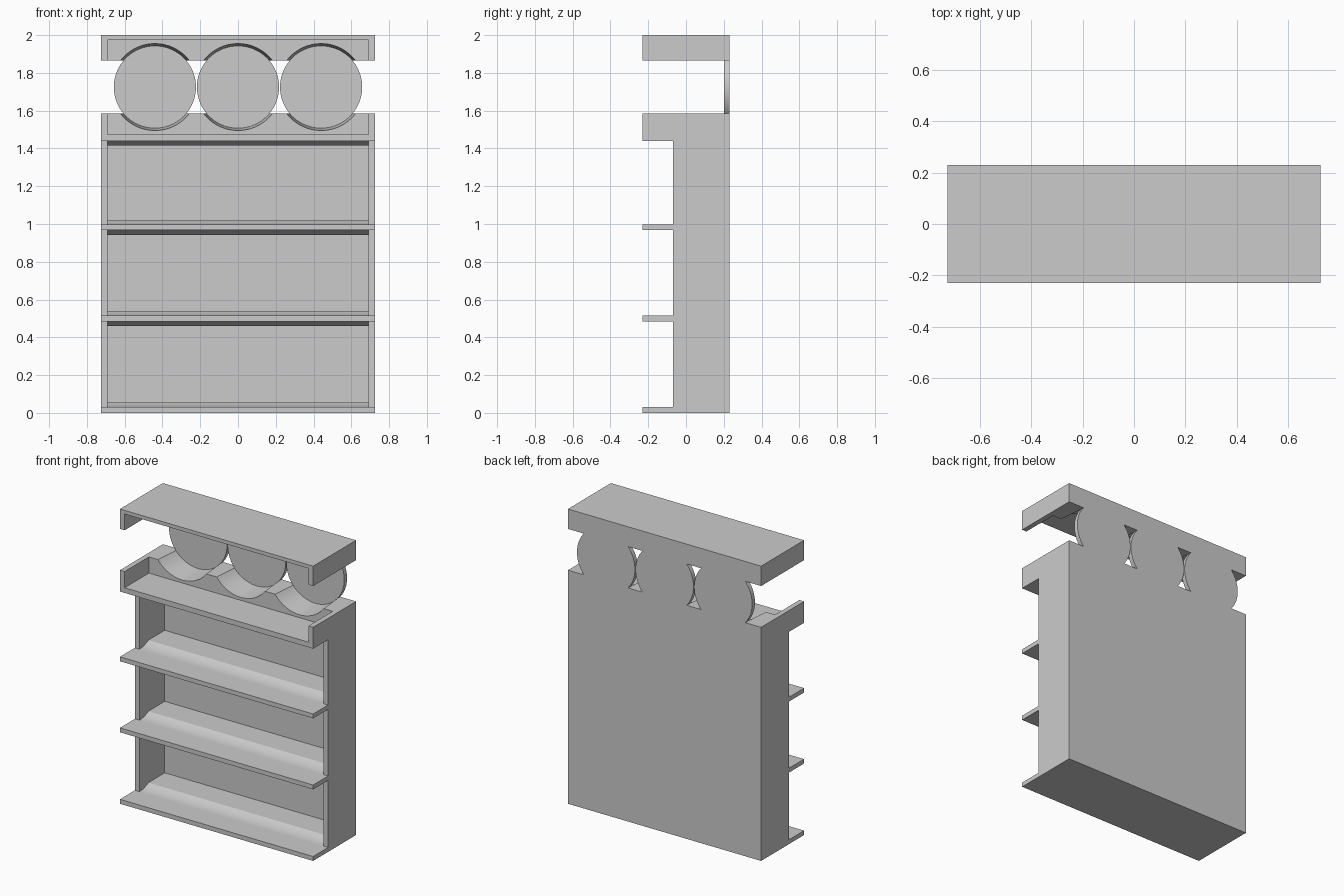
import bpy, bmesh, math

old = bpy.data.objects.get("Cube")
if old:
    bpy.data.objects.remove(old, do_unlink=True)

grey = bpy.data.materials.new("light_grey")
grey.use_nodes = True
grey.diffuse_color = (0.6, 0.6, 0.6, 1)
grey.node_tree.nodes["Principled BSDF"].inputs["Base Color"].default_value = (0.6, 0.6, 0.6, 1)

# Main dimensions
W, IN = 0.725, 0.69              # outer and inner half widths
FRONT, BACK, PANEL = -0.23, 0.23, 0.2
WALL, RIDGE = -0.07, 0.025       # wall front edge, start of the thick shelf
TRAY, SIDE_TOP = 1.44, 1.585
MID, GAP = 1.725, 0.14           # disc centre height, half the open gap
R_FRONT, R_BACK = 0.23, 0.2175   # cradle radii, tapering to the discs
CENTRES = (-0.44, 0, 0.44)


def loft(name, ring_a, ring_b):
    """Closed solid between two matching outlines."""
    bm = bmesh.new()
    a = [bm.verts.new(p) for p in ring_a]
    b = [bm.verts.new(p) for p in ring_b]
    bm.faces.new(a)
    bm.faces.new(b[::-1])
    for i in range(len(a)):
        j = (i + 1) % len(a)
        bm.faces.new((a[j], a[i], b[i], b[j]))
    bmesh.ops.recalc_face_normals(bm, faces=bm.faces)
    mesh = bpy.data.meshes.new(name)
    bm.to_mesh(mesh)
    bm.free()
    mesh.materials.append(grey)
    ob = bpy.data.objects.new(name, mesh)
    bpy.context.collection.objects.link(ob)
    bpy.ops.object.select_all(action='DESELECT')
    ob.select_set(True)
    bpy.context.view_layer.objects.active = ob
    bpy.ops.object.shade_smooth_by_angle(angle=math.radians(25))
    return ob


def along_x(name, profile, x0, x1):
    return loft(name, [(x0, y, z) for y, z in profile], [(x1, y, z) for y, z in profile])


def box(name, x0, x1, y0, y1, z0, z1):
    return along_x(name, [(y0, z0), (y1, z0), (y1, z1), (y0, z1)], x0, x1)


def ramp(z, direction, steps=8):
    """Concave rise from the thin lip to the thick inner shelf."""
    rise = 0.025 * direction
    return [(WALL + (RIDGE - WALL) * i / steps, z + rise * (i / steps) ** 2)
            for i in range(steps + 1)]


# Side walls, deeper at the tray
wall = [(WALL, 0), (BACK, 0), (BACK, SIDE_TOP), (FRONT, SIDE_TOP), (FRONT, TRAY), (WALL, TRAY)]
for side, s in (("left", 1), ("right", -1)):
    along_x(side + "_wall", wall, s * IN, s * W)
    box(side + "_top_wall", s * IN, s * W, FRONT, BACK, MID + GAP, 2)

# Back panels
box("back_panel", -IN, IN, PANEL, BACK, 0, SIDE_TOP)
box("top_back_panel", -IN, IN, PANEL, BACK, MID + GAP, 2)

# Shelves: thin lip in front, thickened inside the walls
for name, z0, z1 in (("bottom", 0, 0.03), ("lower", 0.485, 0.515), ("upper", 0.967, 0.997)):
    box(name + "_shelf_lip", -W, W, FRONT, WALL, z0, z1)
    under = [(WALL, z0)] if z0 == 0 else ramp(z0, -1)
    over = ramp(z1, 1)
    inner = under + [(PANEL, under[-1][1]), (PANEL, over[-1][1])] + over[::-1]
    along_x(name + "_shelf", inner, -IN, IN)

# Tray floor with a thickened underside, and the top slab
floor = [(FRONT, TRAY)] + ramp(TRAY, -1)
floor += [(PANEL, floor[-1][1]), (PANEL, 1.475), (FRONT, 1.475)]
along_x("tray_floor", floor, -IN, IN)
box("top_slab", -IN, IN, FRONT, PANEL, 1.975, 2)


def cradle_outline(r, y, s, steps=32):
    """Block outline with three round hollows; s is -1 below, 1 above."""
    pts = [(-IN, y, MID + s * 0.25), (-IN, y, MID + s * GAP)]
    a = math.acos(GAP / r)
    for c in CENTRES:
        for i in range(steps + 1):
            t = -a + 2 * a * i / steps
            pts.append((c + r * math.sin(t), y, MID + s * r * math.cos(t)))
    return pts + [(IN, y, MID + s * GAP), (IN, y, MID + s * 0.25)]


# Cradle blocks below and above the discs
for name, s in (("lower_cradle", -1), ("upper_cradle", 1)):
    loft(name, cradle_outline(R_FRONT, 0.03, s), cradle_outline(R_BACK, PANEL, s))

# Round back discs across the open gap
reach = math.asin(GAP / R_BACK)
angles = [-reach + 2 * reach * i / 24 for i in range(25)]
angles += [math.pi + a for a in angles]
for c, place in zip(CENTRES, ("right", "middle", "left")):
    rings = [[(c + R_BACK * math.cos(a), y, MID + R_BACK * math.sin(a)) for a in angles]
             for y in (PANEL, BACK)]
    loft(place + "_back_disc", *rings)
